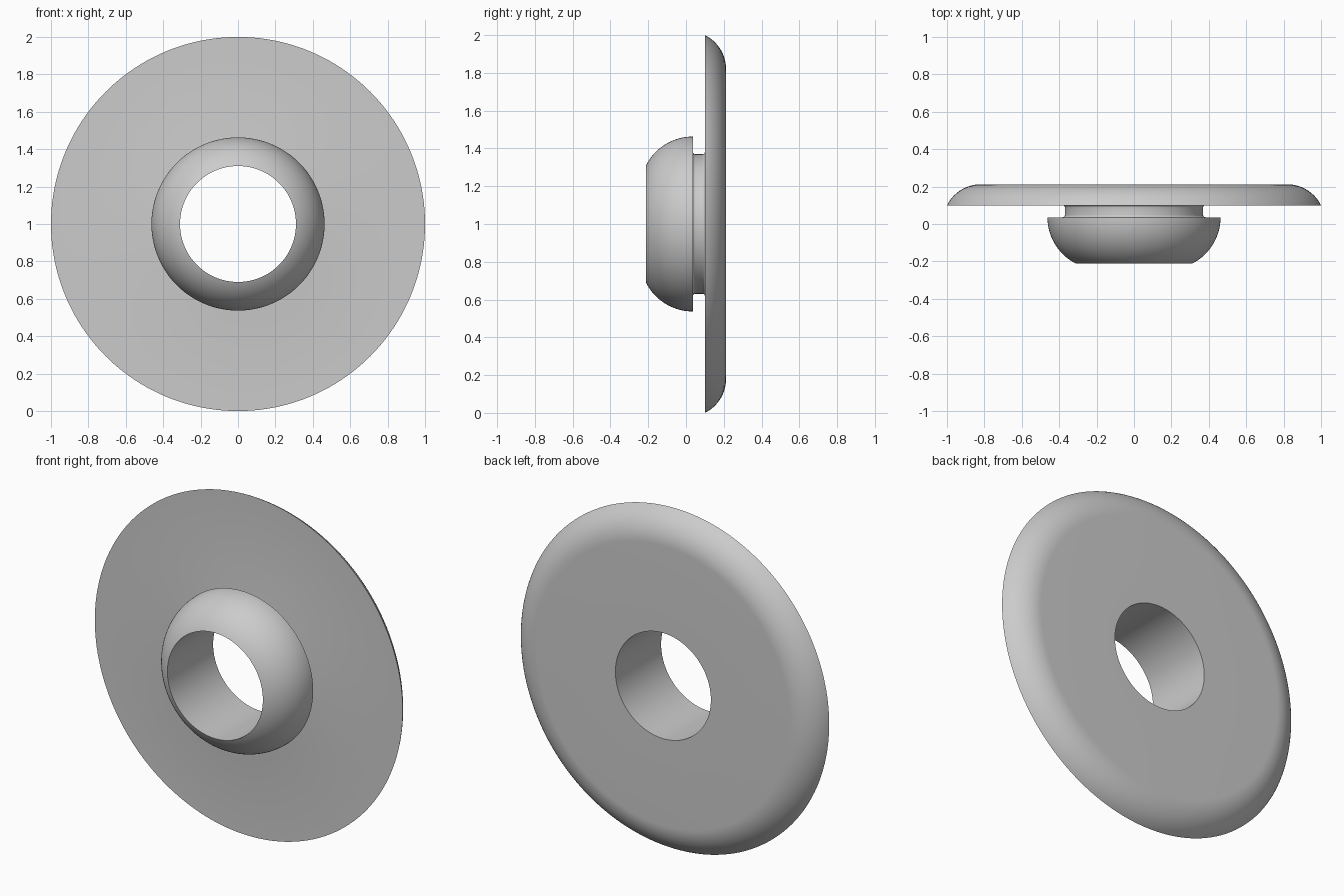
import bpy
import bmesh
from math import asin, atan2, cos, sin, tau, radians
from mathutils import Matrix, Vector

cube = bpy.data.objects.get("Cube")
if cube:
    bpy.data.objects.remove(cube, do_unlink=True)

BORE, NOSE, NECK, RIM = 0.31, 0.463, 0.37, 1.0
FRONT, NOSE_BACK, FLANGE_FRONT, BACK = -0.212, 0.036, 0.1, 0.212
SEGMENTS = 160

grey = bpy.data.materials.new("plain grey")
grey.use_nodes = True
colour = (0.6, 0.6, 0.6, 1)
grey.diffuse_color = colour
grey.node_tree.nodes["Principled BSDF"].inputs["Base Color"].default_value = colour


def arc(cr, cy, radius, start, end, steps):
    """Points (radius from axis, depth) along an arc."""
    angles = [start + (end - start) * i / steps for i in range(steps + 1)]
    return [(cr + radius * cos(a), cy + radius * sin(a)) for a in angles]


# Domed nose: the arc runs parallel to the axis at its widest point
depth = NOSE_BACK - FRONT
nose_c = (NOSE**2 - BORE**2 - depth**2) / (2 * (NOSE - BORE))
nose = arc(nose_c, NOSE_BACK, NOSE - nose_c,
           atan2(-depth, BORE - nose_c), 0, 20)

# Neck groove with small fillets at both ends
f = 0.012
neck = (arc(NECK + f, NOSE_BACK + f, f, -tau / 4, -tau / 2, 5)
        + arc(NECK + f, FLANGE_FRONT - f, f, tau / 2, tau / 4, 5))

# Flange: sharp front rim rounding over to the flat back
thick, run = BACK - FLANGE_FRONT, 0.18
r = (run**2 + thick**2) / (2 * thick)
flange = arc(RIM - run, BACK - r, r, asin((r - thick) / r), tau / 4, 16)

profile = nose + neck + flange + [(BORE, BACK)]

# Turn the closed profile around the depth axis
bm = bmesh.new()
verts = [bm.verts.new((pr, py, 0)) for pr, py in profile]
edges = [bm.edges.new((v, verts[(i + 1) % len(verts)])) for i, v in enumerate(verts)]
bmesh.ops.spin(bm, geom=verts + edges, cent=(0, 0, 0), axis=(0, 1, 0),
               angle=tau, steps=SEGMENTS, use_merge=True)
bmesh.ops.remove_doubles(bm, verts=bm.verts, dist=0.0001)
bmesh.ops.recalc_face_normals(bm, faces=bm.faces)
bmesh.ops.transform(bm, matrix=Matrix.Translation(Vector((0, 0, RIM))), verts=bm.verts)
mesh = bpy.data.meshes.new("flanged_bushing")
bm.to_mesh(mesh)
bm.free()
mesh.materials.append(grey)
bushing = bpy.data.objects.new("flanged_bushing", mesh)
bpy.context.collection.objects.link(bushing)

bpy.ops.object.select_all(action="DESELECT")
bushing.select_set(True)
bpy.context.view_layer.objects.active = bushing
bpy.ops.object.shade_smooth_by_angle(angle=radians(30))
